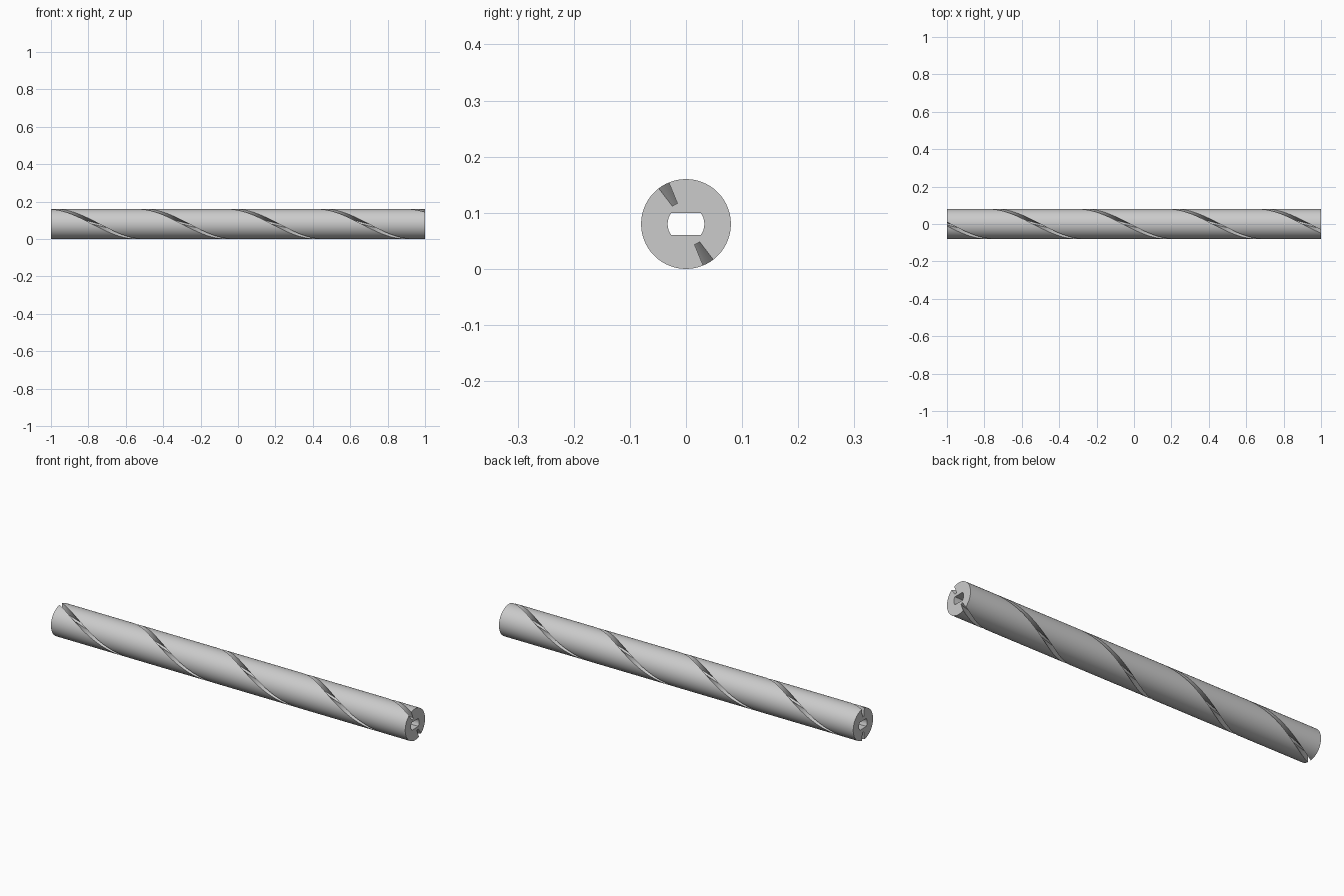
import bpy, bmesh
from math import sin, cos, radians

cube = bpy.data.objects.get("Cube")
if cube:
    bpy.data.objects.remove(cube, do_unlink=True)

RADIUS, GROOVE_FLOOR, HALF_LENGTH = 0.08, 0.04, 1.0
HOLE_RADIUS, HOLE_FLAT = 0.033, 0.02
TWIST, STEPS = 750, 150

steel = bpy.data.materials.new("light_grey_steel")
steel.use_nodes = True
grey = (0.6, 0.6, 0.6, 1)
steel.diffuse_color = grey
steel.node_tree.nodes["Principled BSDF"].inputs["Base Color"].default_value = grey


def polar(radius, degrees):
    return radius * cos(radians(degrees)), radius * sin(radians(degrees))


# Round section with two radial slots on opposite sides
section = []
for side in (0, 180):
    section += [(GROOVE_FLOOR, side + a) for a in (-7.5, 0, 7.5)]
    section += [(RADIUS, side + 7.5 + 165 * i / 33) for i in range(34)]

# Straight bore: two arcs joined by flats above and below
hole = []
for side in (0, 180):
    hole += [polar(HOLE_RADIUS, side + a) for a in (-37.3, -18.6, 0, 18.6, 37.3)]

bm = bmesh.new()


def add_ring(x, points):
    return [bm.verts.new((x, y, RADIUS + z)) for y, z in points]


def bridge(first, second):
    for i in range(len(first)):
        j = (i + 1) % len(first)
        bm.faces.new((first[i], first[j], second[j], second[i]))


# Sweep the slotted section along the rod while turning it
rings = []
for s in range(STEPS + 1):
    t = s / STEPS
    turn = 90 + TWIST * t
    rings.append(add_ring(-HALF_LENGTH + 2 * HALF_LENGTH * t,
                          [polar(r, a + turn) for r, a in section]))
for first, second in zip(rings, rings[1:]):
    bridge(first, second)

# Bore walls
bores = [add_ring(x, hole) for x in (-HALF_LENGTH, HALF_LENGTH)]
bridge(*bores)

# Flat end faces around the bore
for outer, inner in zip((rings[0], rings[-1]), bores):
    edges = [bm.edges.get((loop[i - 1], loop[i]))
             for loop in (outer, inner) for i in range(len(loop))]
    bmesh.ops.triangle_fill(bm, use_beauty=True, edges=edges)

bmesh.ops.recalc_face_normals(bm, faces=bm.faces[:])
mesh = bpy.data.meshes.new("grooved_rod")
bm.to_mesh(mesh)
bm.free()
mesh.materials.append(steel)

rod = bpy.data.objects.new("grooved_rod", mesh)
bpy.context.collection.objects.link(rod)
bpy.ops.object.select_all(action='DESELECT')
rod.select_set(True)
bpy.context.view_layer.objects.active = rod
bpy.ops.object.shade_smooth_by_angle(angle=radians(30))
